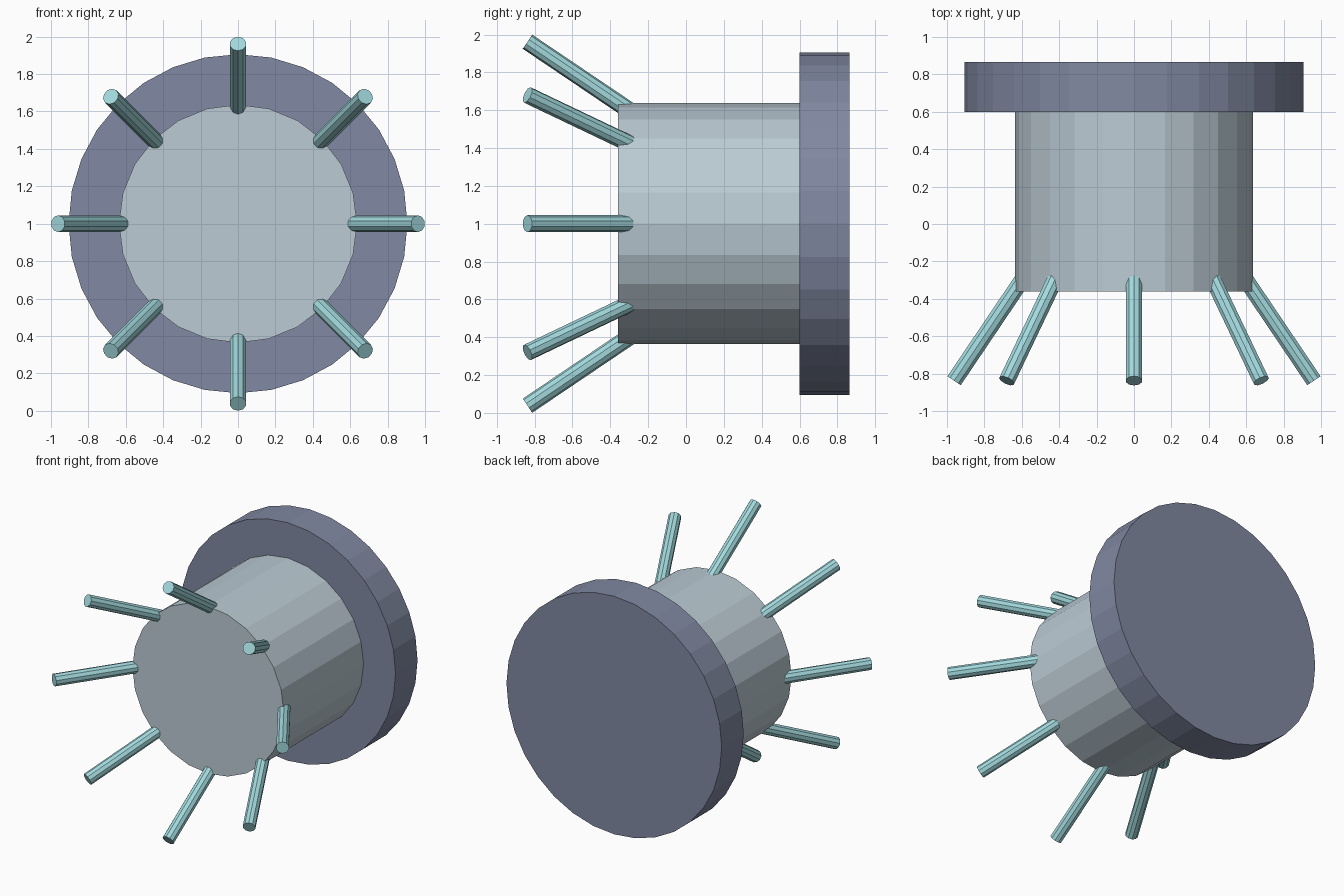
import bpy, math
from mathutils import Vector

cube = bpy.data.objects.get("Cube")
if cube:
    bpy.data.objects.remove(cube, do_unlink=True)


def material(name, rgb):
    m = bpy.data.materials.new(name)
    m.use_nodes = True
    m.diffuse_color = (*rgb, 1)
    m.node_tree.nodes["Principled BSDF"].inputs["Base Color"].default_value = (*rgb, 1)
    return m


def rod(name, start, end, radius, sides, mat):
    """Flat-sided cylinder running between two points."""
    start, end = Vector(start), Vector(end)
    axis = end - start
    bpy.ops.mesh.primitive_cylinder_add(
        vertices=sides, radius=radius, depth=axis.length,
        location=(start + end) / 2,
        rotation=axis.to_track_quat('Z', 'Y').to_euler())
    ob = bpy.context.object
    ob.name = name
    ob.data.materials.append(mat)
    return ob


slate = material("slate blue", (0.22, 0.25, 0.36))
steel = material("pale steel", (0.50, 0.60, 0.66))
aqua = material("pale aqua", (0.36, 0.69, 0.72))

# Base disc and drum, lying along the y axis
rod("base_disc", (0, 0.865, 1), (0, 0.60, 1), 0.906, 32, slate)
rod("drum", (0, 0.61, 1), (0, -0.36, 1), 0.637, 24, steel)

# Ring of splayed pins around the drum's front rim
SPLAY = math.radians(34)
TIP_R, TIP_Y, LENGTH = 0.962, -0.838, 0.70
for i in range(8):
    a = i * math.tau / 8
    out = Vector((math.cos(a), 0, math.sin(a)))
    tip = Vector((0, TIP_Y, 1)) + out * TIP_R
    direction = out * math.sin(SPLAY) - Vector((0, math.cos(SPLAY), 0))
    rod(f"pin_{i + 1}", tip - direction * LENGTH, tip, 0.045, 10, aqua)
